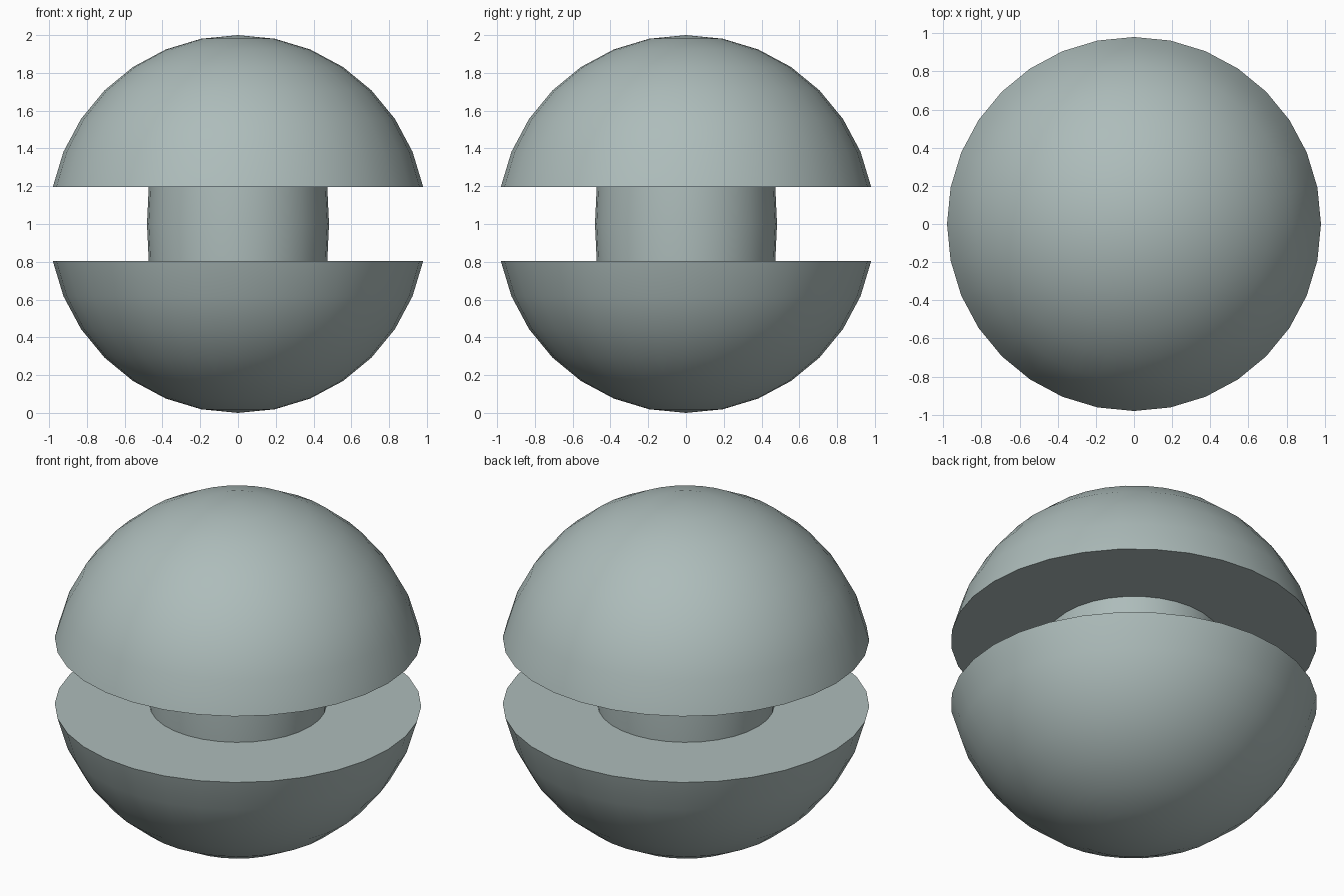
import bpy, bmesh, math

if "Cube" in bpy.data.objects:
    bpy.data.objects.remove(bpy.data.objects["Cube"])

SEGMENTS = 32
STEP = math.pi / 16      # latitude step of the sphere
CORE = 0.482             # inner core scale relative to the sphere

shell = bpy.data.materials.new("pale grey green")
shell.diffuse_color = (0.42, 0.505, 0.495, 1)
shell.use_nodes = True
shell.node_tree.nodes["Principled BSDF"].inputs["Base Color"].default_value = shell.diffuse_color


def lathe(name, profile):
    """Revolve (radius, z) points about the z axis, smooth with crisp rims."""
    bm = bmesh.new()
    verts = [bm.verts.new((r, 0, z)) for r, z in profile]
    edges = [bm.edges.new(pair) for pair in zip(verts, verts[1:])]
    bmesh.ops.spin(bm, geom=verts + edges, cent=(0, 0, 0), axis=(0, 0, 1),
                   angle=2 * math.pi, steps=SEGMENTS, use_merge=True)
    bmesh.ops.remove_doubles(bm, verts=bm.verts[:], dist=1e-4)
    bmesh.ops.recalc_face_normals(bm, faces=bm.faces[:])
    mesh = bpy.data.meshes.new(name)
    bm.to_mesh(mesh)
    bm.free()
    mesh.materials.append(shell)
    obj = bpy.data.objects.new(name, mesh)
    bpy.context.collection.objects.link(obj)
    bpy.context.view_layer.objects.active = obj
    obj.select_set(True)
    bpy.ops.object.shade_smooth_by_angle(angle=math.radians(35))
    obj.select_set(False)
    return obj


# Upper and lower domes, each with a flat underside reaching in to the core
for name, side in (("upper_dome", 1), ("lower_dome", -1)):
    profile = [(math.cos(i * STEP), 1 + side * math.sin(i * STEP)) for i in range(1, 8)]
    profile.append((0, 1 + side))
    rim = (CORE * math.cos(STEP), profile[0][1])
    # closed flat face to the axis keeps each dome a solid
    lathe(name, [(0, rim[1])] + [rim] + profile)

# Slightly bulging core joining the domes
lathe("core", [(CORE * math.cos(i * STEP), 1 + math.sin(i * STEP)) for i in (-1, 0, 1)])

# The open core band must face outward
core = bpy.data.objects["core"].data
if core.polygons[0].normal.dot(core.polygons[0].center * 1) < 0:
    core.flip_normals()
